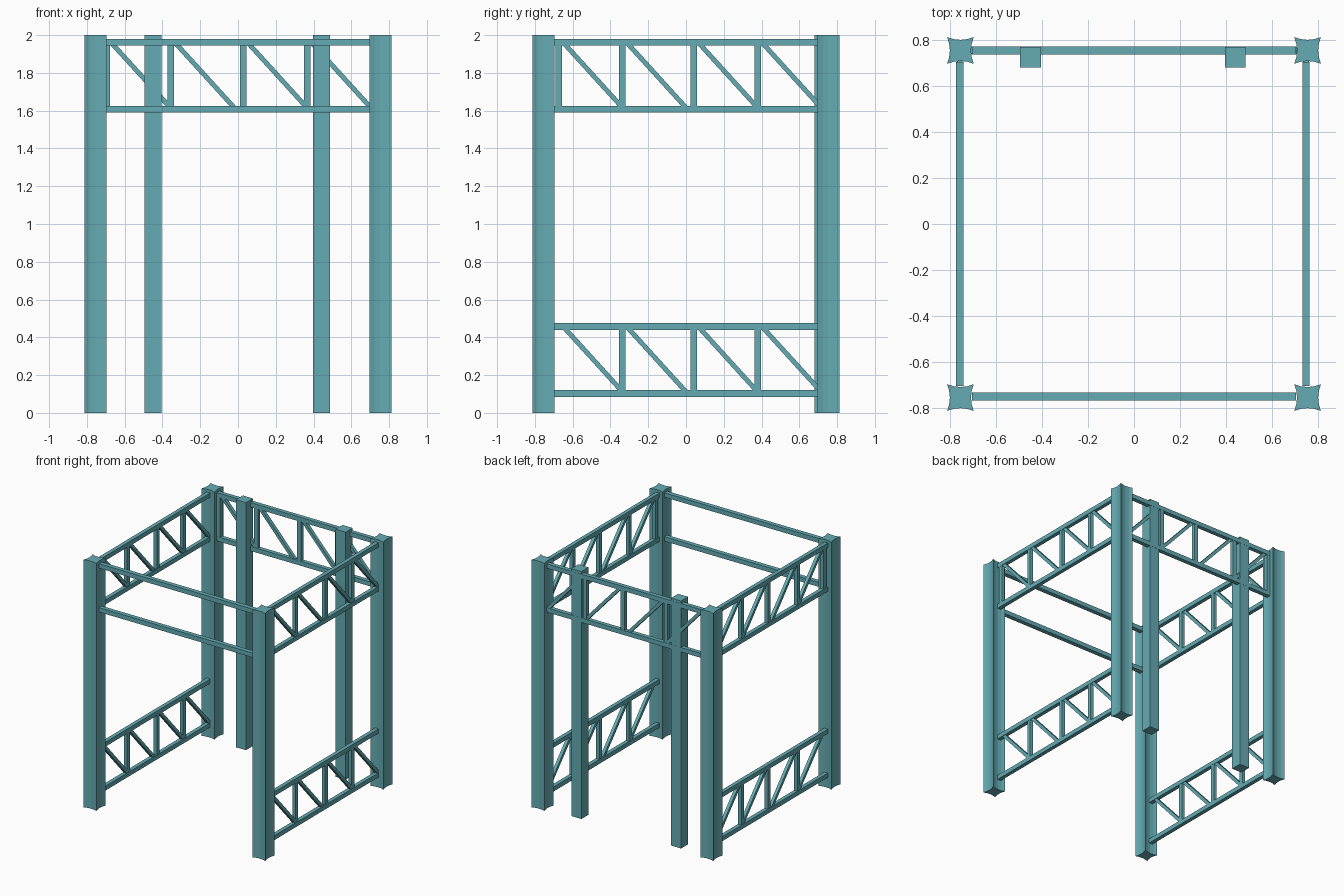
import bpy, bmesh
from mathutils import Vector, Matrix

cube = bpy.data.objects.get("Cube")
if cube:
    bpy.data.objects.remove(cube, do_unlink=True)

teal = bpy.data.materials.new("teal_paint")
teal.use_nodes = True
colour = (0.13, 0.41, 0.45, 1)
teal.diffuse_color = colour
teal.node_tree.nodes["Principled BSDF"].inputs["Base Color"].default_value = colour

Z = Vector((0, 0, 1))


def make_object(name, bm):
    bmesh.ops.recalc_face_normals(bm, faces=bm.faces)
    mesh = bpy.data.meshes.new(name)
    bm.to_mesh(mesh)
    bm.free()
    mesh.materials.append(teal)
    obj = bpy.data.objects.new(name, mesh)
    bpy.context.collection.objects.link(obj)
    return obj


def add_bar(bm, start, end, side, width, depth):
    """Square bar from start to end; depth runs along the side vector."""
    along = (end - start).normalized()
    across = side.cross(along)
    frame = Matrix((along, side, across)).transposed().to_4x4()
    frame.translation = (start + end) / 2
    scale = Matrix.Diagonal(((end - start).length, depth, width, 1))
    bmesh.ops.create_cube(bm, size=1, matrix=frame @ scale)


def corner_post(name, x, y):
    """Full-height post with four slightly hollowed sides."""
    bm = bmesh.new()
    half, hollow = 0.058, 0.012
    ring = []
    for turn in range(4):
        for t in (-1, -0.5, 0, 0.5):
            p = Vector((t * half, -half + hollow * (1 - t * t), 0))
            p.rotate(Matrix.Rotation(turn * 1.5707963, 3, "Z"))
            ring.append(bm.verts.new((x + p.x, y + p.y, 0)))
    base = bm.faces.new(ring)
    top = bmesh.ops.extrude_face_region(bm, geom=[base])["geom"]
    verts = [v for v in top if isinstance(v, bmesh.types.BMVert)]
    bmesh.ops.translate(bm, verts=verts, vec=Z * 2)
    if base not in bm.faces[:]:
        bm.faces.new(ring)
    make_object(name, bm)


def truss(name, axis, centre, low, uprights, braces, depth):
    """Two chords with uprights and falling diagonal braces between them."""
    bm = bmesh.new()
    side = Z.cross(axis)
    high = low + 0.355

    def at(t, z):
        return centre + axis * t + Z * z

    for z in (low, high):
        add_bar(bm, at(-0.705, z), at(0.705, z), side, 0.036, depth)
    for t in uprights:
        add_bar(bm, at(t, low), at(t, high), side, 0.034, depth * 0.9)
    for t in braces:
        add_bar(bm, at(t + 0.022, high), at(t + 0.345, low), side, 0.025, depth * 0.8)
    make_object(name, bm)


# Corner posts
for x, x_name in ((0.755, "left"), (-0.755, "right")):
    for y, y_name in ((-0.755, "front"), (0.755, "back")):
        corner_post(f"{y_name}_{x_name}_post", x, y)

# Square door posts on the inside of the back truss
for name, x in (("left_door_post", 0.441), ("right_door_post", -0.45)):
    bm = bmesh.new()
    add_bar(bm, Vector((x, 0.725, 0)), Vector((x, 0.725, 2)), Vector((0, 1, 0)), 0.09, 0.09)
    make_object(name, bm)

# Side trusses
LOW, HIGH = 0.103, 1.607
X, Y = Vector((1, 0, 0)), Vector((0, 1, 0))
panels = [-0.673, -0.337, 0.042, 0.379]
for name, x in (("left", 0.748), ("right", -0.758)):
    truss(f"{name}_upper_truss", Y, X * x, HIGH, panels, panels, 0.032)
    truss(f"{name}_lower_truss", Y, X * x, LOW, panels[1:], panels, 0.032)

# Back truss and plain front rails
back_panels = [-0.695, -0.357, 0.028, 0.366]
truss("back_truss", X, Y * 0.754, HIGH, back_panels, back_panels, 0.034)
truss("front_rails", X, Y * -0.75, HIGH, [], [], 0.036)
